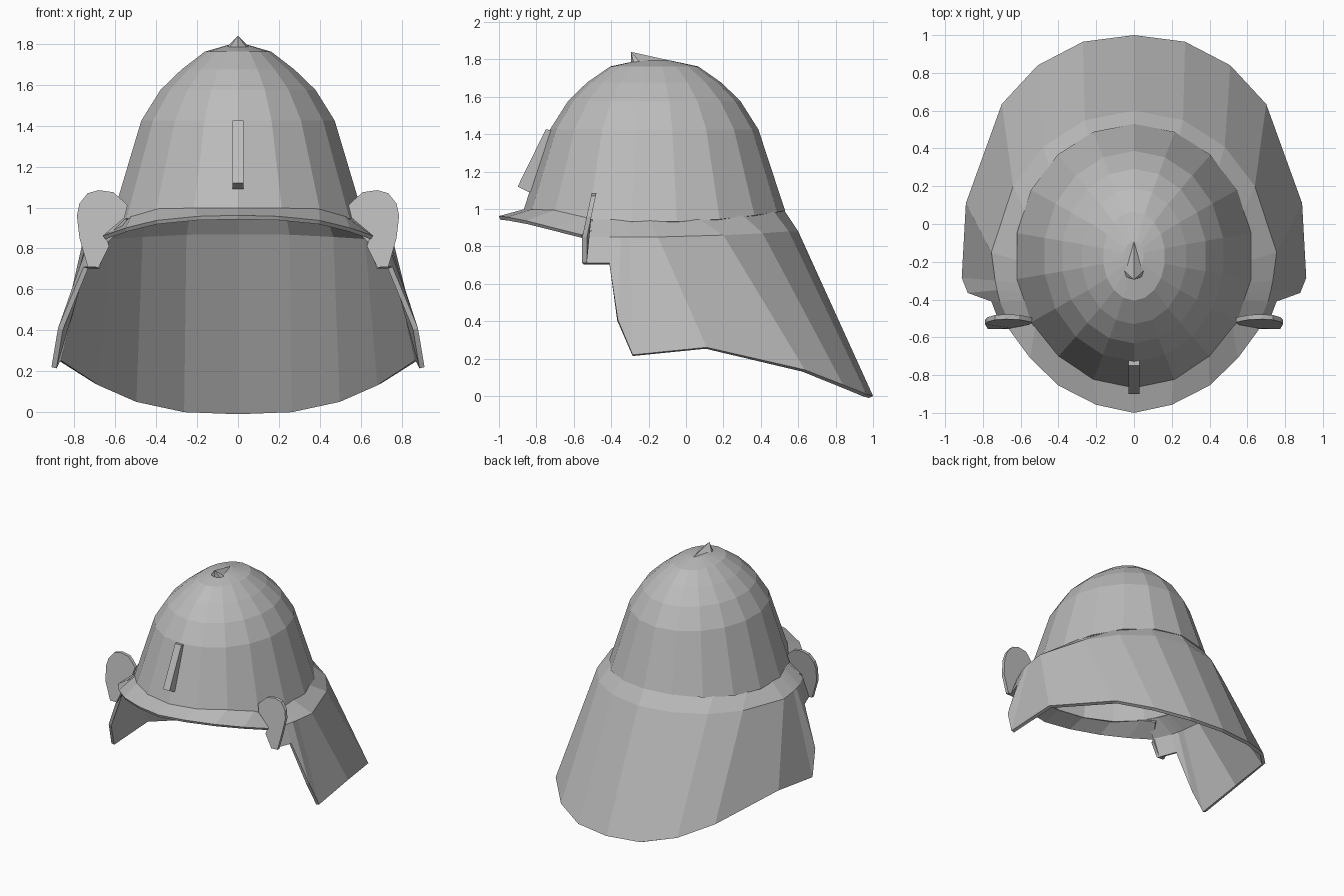
import bpy, bmesh
from math import sin, cos, pi, radians

if "Cube" in bpy.data.objects:
    bpy.data.objects.remove(bpy.data.objects["Cube"], do_unlink=True)

grey = bpy.data.materials.new("plain grey")
grey.use_nodes = True
grey.diffuse_color = (0.5, 0.5, 0.5, 1)
grey.node_tree.nodes["Principled BSDF"].inputs["Base Color"].default_value = (0.5, 0.5, 0.5, 1)

SIDES = 18
CY = -0.17  # middle of the bowl


def make(name, verts, faces, thick=0):
    mesh = bpy.data.meshes.new(name)
    mesh.from_pydata(verts, [], faces)
    bm = bmesh.new()
    bm.from_mesh(mesh)
    bmesh.ops.recalc_face_normals(bm, faces=bm.faces)
    bm.to_mesh(mesh)
    bm.free()
    mesh.materials.append(grey)
    obj = bpy.data.objects.new(name, mesh)
    bpy.context.collection.objects.link(obj)
    if thick:
        mod = obj.modifiers.new("thickness", 'SOLIDIFY')
        mod.thickness = thick
        mod.offset = -1
    return obj


def loft(name, rows, closed=False, thick=0):
    """Skin a list of equally long point rows."""
    n = len(rows[0])
    verts = [p for row in rows for p in row]
    faces = []
    for r in range(len(rows) - 1):
        for i in range(n if closed else n - 1):
            j = (i + 1) % n
            faces.append((r * n + i, r * n + j, (r + 1) * n + j, (r + 1) * n + i))
    if closed:
        faces.append(tuple(range(n)))
    return make(name, verts, faces, thick)


def prism(name, front, back):
    """Solid between two matching outlines."""
    n = len(front)
    faces = [tuple(range(n)), tuple(range(n, 2 * n))]
    faces += [(i, (i + 1) % n, n + (i + 1) % n, n + i) for i in range(n)]
    return make(name, front + back, faces)


def both_sides(half):
    """Mirror a centre-to-side row into a full row."""
    return [(-x, y, z) for x, y, z in half[:0:-1]] + half


def rim_z(a):
    return 0.93 + 0.06 * cos(a) ** 2


# Bowl: oval rings, angle zero at the front
rings = [(0.05, 0.08, 1.795), (0.165, 0.235, 1.762), (0.28, 0.36, 1.675),
         (0.385, 0.462, 1.575), (0.48, 0.557, 1.425), (0.63, 0.70, None)]
angles = [2 * pi * i / SIDES for i in range(SIDES)]
loft("bowl", [[(rx * sin(a), CY - ry * cos(a), z or rim_z(a)) for a in angles]
              for rx, ry, z in rings], closed=True, thick=0.02)

# Neck guard: collar flange, crease and flared skirt
lower = [(0, 1, 0), (0.27, 0.965, 0.01), (0.51, 0.84, 0.06), (0.70, 0.635, 0.14),
         (0.89, 0.11, 0.26), (0.912, -0.285, 0.22), (0.88, -0.365, 0.41),
         (0.755, -0.41, 0.71), (0.70, -0.555, 0.71)]
crease = [(0, 0.60, 0.88), (0.26, 0.55, 0.88), (0.48, 0.41, 0.87), (0.64, 0.2, 0.86),
          (0.755, -0.15, 0.85), (0.735, -0.30, 0.85), (0.725, -0.35, 0.85),
          (0.71, -0.41, 0.85), (0.65, -0.545, 0.85)]
collar = []
for deg in (180, 157, 133, 110, 88, 78, 74, 70, 62):
    a = radians(deg)
    collar.append((0.615 * sin(a), CY - 0.69 * cos(a), rim_z(a) + 0.01))
loft("neck_guard", [both_sides(r) for r in (collar, crease, lower)], thick=0.025)

# Brim over the face
outer = [(0, -1, 0.962), (0.2, -0.957, 0.957), (0.4, -0.855, 0.937),
         (0.55, -0.71, 0.90), (0.66, -0.56, 0.862)]
inner = []
for deg, z in ((0, 1.0), (20, 1.0), (40, 0.995), (58, 0.96), (68, 0.915)):
    a = radians(deg)
    inner.append((0.615 * sin(a), CY - 0.69 * cos(a), z))
loft("brim", [both_sides(inner), both_sides(outer)], thick=0.02)

# Turned-back ear plates
outline = [(0.68, 0.71), (0.735, 0.71), (0.775, 0.85), (0.788, 0.96), (0.775, 1.02),
           (0.735, 1.07), (0.68, 1.085), (0.61, 1.075), (0.57, 1.04), (0.54, 1.01),
           (0.555, 0.95), (0.65, 0.87), (0.63, 0.81)]
for name, s in (("left_ear_plate", 1), ("right_ear_plate", -1)):
    face = [(s * x, -0.555 + 0.05 * max(0, (z - 0.85) / 0.23), z) for x, z in outline]
    prism(name, face, [(x, y + 0.025, z) for x, y, z in face])

# Crest holder on the forehead
profile = [(-0.75, 1.425), (-0.70, 1.42), (-0.82, 1.09), (-0.84, 1.09), (-0.90, 1.12)]
prism("crest_holder", [(-0.028, y, z) for y, z in profile], [(0.028, y, z) for y, z in profile])

# Pointed finial at the crown
base = [(0, 0.02, 1.77), (0.06, -0.24, 1.78), (0.04, -0.28, 1.785), (0, -0.295, 1.785),
        (-0.04, -0.28, 1.785), (-0.06, -0.24, 1.78)]
make("crown_finial", base + [(0, -0.295, 1.84)],
     [tuple(range(6))] + [(i, (i + 1) % 6, 6) for i in range(6)])
